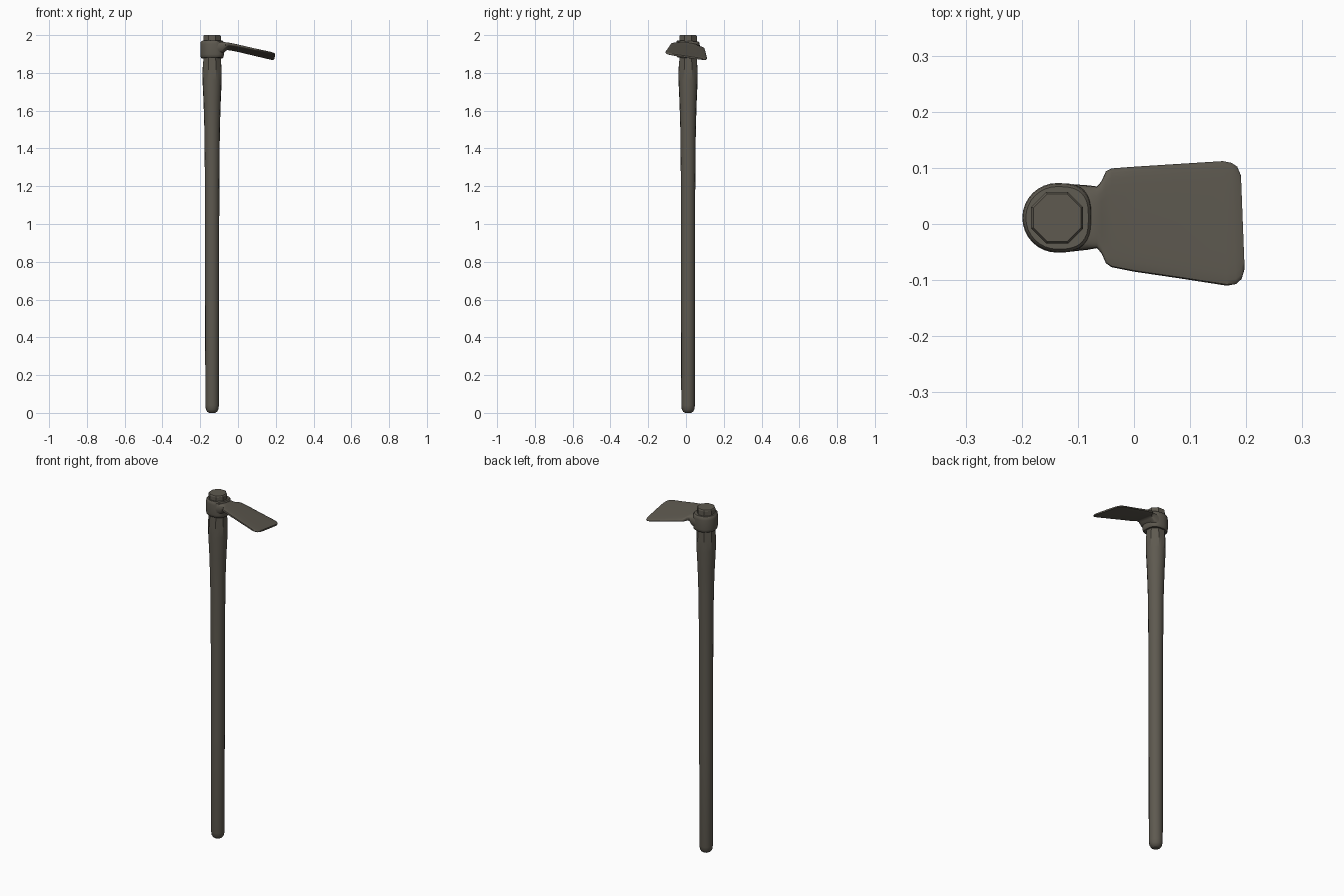
import bpy, bmesh, math
from mathutils import Vector

if "Cube" in bpy.data.objects:
    bpy.data.objects.remove(bpy.data.objects["Cube"], do_unlink=True)

# One dark weathered colour for the whole tool
COLOUR = (0.112, 0.101, 0.080, 1)
mat = bpy.data.materials.new("weathered dark brown")
mat.use_nodes = True
mat.diffuse_color = COLOUR
bsdf = mat.node_tree.nodes["Principled BSDF"]
bsdf.inputs["Base Color"].default_value = COLOUR
bsdf.inputs["Roughness"].default_value = 0.8

AXIS = Vector((-0.137, 0.011))   # handle centre line
ROLL = -0.15                     # sideways tilt of the head


def loft(name, rings, angle=35):
    """Skin a list of equal-length closed rings and cap both ends."""
    bm = bmesh.new()
    rows = [[bm.verts.new(p) for p in ring] for ring in rings]
    n = len(rows[0])
    for a, b in zip(rows, rows[1:]):
        for i in range(n):
            j = (i + 1) % n
            bm.faces.new((a[i], a[j], b[j], b[i]))
    bm.faces.new(rows[0][::-1])
    bm.faces.new(rows[-1])
    bmesh.ops.recalc_face_normals(bm, faces=bm.faces)
    mesh = bpy.data.meshes.new(name)
    bm.to_mesh(mesh)
    bm.free()
    obj = bpy.data.objects.new(name, mesh)
    bpy.context.collection.objects.link(obj)
    mesh.materials.append(mat)
    bpy.ops.object.select_all(action='DESELECT')
    obj.select_set(True)
    bpy.context.view_layer.objects.active = obj
    bpy.ops.object.shade_smooth_by_angle(angle=math.radians(angle))
    return obj


def power(value, exponent):
    return math.copysign(abs(value) ** exponent, value)


def shaft_ring(z, radius, facet):
    """Round ring blending to an octagon as facet goes from 0 to 1."""
    ring = []
    for i in range(16):
        a = math.tau * (i + 0.5) / 16 + math.pi / 16
        flat = 1 - facet * (1 - math.cos(math.pi / 8)) * (i % 2)
        ring.append((AXIS.x + radius * flat * math.cos(a),
                     AXIS.y + radius * flat * math.sin(a), z))
    return ring


# Handle: rounded butt, straight shaft, swelling shoulder, octagonal top
profile = [(0, 0.016, 0), (0.006, 0.026, 0), (0.018, 0.033, 0), (0.04, 0.036, 0),
           (0.6, 0.037, 0), (1.2, 0.038, 0), (1.5, 0.041, 0), (1.64, 0.046, 0.2),
           (1.76, 0.052, 0.3), (1.82, 0.053, 0.6), (1.87, 0.050, 1),
           (1.994, 0.050, 1), (2.0, 0.046, 1)]
loft("handle", [shaft_ring(*p) for p in profile], 30)


# Collar: metal eye, rounded at the back and squarer toward the blade
def collar_ring(z, scale):
    ring = []
    for i in range(32):
        a = math.tau * i / 32
        c, s = math.cos(a), math.sin(a)
        e = 0.7 if c > 0 else 1
        y = AXIS.y + 0.062 * scale * power(s, e)
        ring.append((AXIS.x + 0.062 * scale * power(c, e), y,
                     z + ROLL * 0.4 * (y - AXIS.y)))
    return ring


loft("collar", [collar_ring(*p) for p in (
    (1.878, 0.90), (1.883, 0.97), (1.895, 1), (1.95, 1), (1.964, 0.97), (1.969, 0.90))])


# Blade: thick neck flaring into a thin, sloping, slightly rolled plate
def blade_ring(x, y0, y1, low, high):
    ring = []
    for i in range(24):
        a = math.tau * i / 24
        y = (y0 + y1) / 2 + (y1 - y0) / 2 * power(math.cos(a), 0.6)
        z = (low + high) / 2 + (high - low) / 2 * power(math.sin(a), 0.45)
        reach = max(0, x + 0.05) / 0.25
        ring.append((x - 0.04 * y * reach, y, z + ROLL * y))
    return ring


sections = [(-0.11, -0.049, 0.071, 1.890, 1.963),
            (-0.083, -0.046, 0.069, 1.900, 1.963),
            (-0.066, -0.043, 0.067, 1.921, 1.960),
            (-0.058, -0.052, 0.076, 1.928, 1.957),
            (-0.050, -0.070, 0.094, 1.930, 1.954),
            (-0.040, -0.077, 0.099, 1.930, 1.951),
            (0.0, -0.085, 0.102, 1.923, 1.941),
            (0.08, -0.097, 0.107, 1.905, 1.920),
            (0.162, -0.110, 0.112, 1.887, 1.900),
            (0.178, -0.107, 0.109, 1.883, 1.896),
            (0.188, -0.098, 0.102, 1.881, 1.893),
            (0.194, -0.080, 0.086, 1.881, 1.890)]
loft("blade", [blade_ring(*s) for s in sections], 50)
